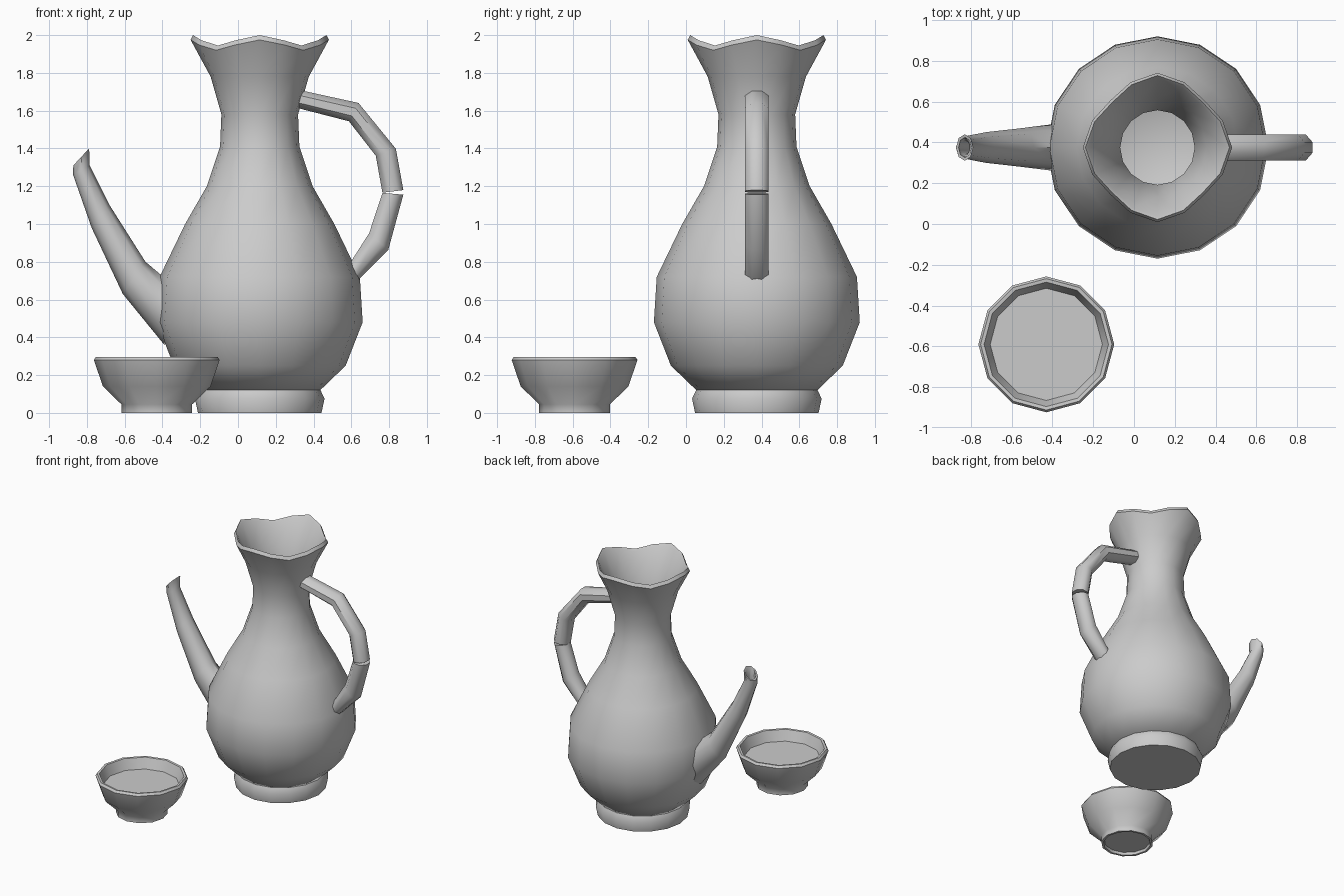
import bpy, bmesh, math
from mathutils import Vector

cube = bpy.data.objects.get("Cube")
if cube:
    bpy.data.objects.remove(cube, do_unlink=True)

clay = bpy.data.materials.new("grey_clay")
clay.use_nodes = True
GREY = (0.6, 0.6, 0.6, 1)
clay.diffuse_color = GREY
clay.node_tree.nodes["Principled BSDF"].inputs["Base Color"].default_value = GREY


def loft(name, rings, smooth=50):
    """Skin a list of equal-sized point rings and cap both ends."""
    bm = bmesh.new()
    loops = [[bm.verts.new(p) for p in ring] for ring in rings]
    n = len(loops[0])
    for a, b in zip(loops, loops[1:]):
        for i in range(n):
            j = (i + 1) % n
            bm.faces.new((a[i], a[j], b[j], b[i]))
    bm.faces.new(loops[0][::-1])
    bm.faces.new(loops[-1])
    bmesh.ops.recalc_face_normals(bm, faces=bm.faces)
    mesh = bpy.data.meshes.new(name)
    bm.to_mesh(mesh)
    bm.free()
    mesh.materials.append(clay)
    obj = bpy.data.objects.new(name, mesh)
    bpy.context.collection.objects.link(obj)
    bpy.ops.object.select_all(action='DESELECT')
    obj.select_set(True)
    bpy.context.view_layer.objects.active = obj
    bpy.ops.object.shade_smooth_by_angle(angle=math.radians(smooth))
    return obj


def turned(name, cx, cy, profile, sides, wavy=lambda r, z, t: (r, z)):
    """Lathe a (radius, height) profile about a vertical axis."""
    rings = []
    for r, z in profile:
        ring = []
        for i in range(sides):
            t = math.tau * i / sides
            rr, zz = wavy(r, z, t)
            ring.append((cx + rr * math.cos(t), cy + rr * math.sin(t), zz))
        rings.append(ring)
    return loft(name, rings)


def tube(name, sections, y=0.375, sides=8, turn=0.0):
    """Loft sections given as inner (x, z), outer (x, z) and half width."""
    rings = []
    for (x0, z0), (x1, z1), w in sections:
        mid = Vector(((x0 + x1) / 2, y, (z0 + z1) / 2))
        across = Vector(((x1 - x0) / 2, 0, (z1 - z0) / 2))
        ring = []
        for i in range(sides):
            t = math.tau * i / sides + turn
            ring.append(mid + across * math.cos(t) + Vector((0, w * math.sin(t), 0)))
        rings.append(ring)
    return loft(name, rings)


# Jug body: outer wall up to the fluted lip, then the inner wall back down
def fluted(r, z, t):
    if z < 1.85:
        return r, z
    dip = (1 - math.cos(4 * t)) / 2
    return r - 0.04 * dip, z - 0.055 * dip


outer = [(0.32, 0.12), (0.455, 0.25), (0.545, 0.48), (0.53, 0.72), (0.395, 1.0),
         (0.28, 1.2), (0.21, 1.41), (0.203, 1.58), (0.26, 1.78)]
inner = [(r - 0.02, z + 0.01) for r, z in reversed(outer)]
turned("jug_body", 0.115, 0.375,
       outer + [(0.366, 1.975), (0.353, 2.0), (0.34, 1.985)] + inner, 16, fluted)

# Jug foot
turned("jug_foot", 0.115, 0.375, [(0.327, 0), (0.343, 0.075), (0.322, 0.12)], 16)

# Spout: tapered tube with a small flared, hollow mouth
tube("spout", [
    ((-0.39, 0.36), (-0.395, 0.72), 0.115),
    ((-0.61, 0.63), (-0.49, 0.80), 0.095),
    ((-0.775, 0.98), (-0.68, 1.10), 0.075),
    ((-0.873, 1.26), (-0.785, 1.31), 0.055),
    ((-0.872, 1.31), (-0.788, 1.40), 0.065),
    ((-0.86, 1.32), (-0.797, 1.388), 0.05),
    ((-0.85, 1.25), (-0.805, 1.28), 0.035),
    ((-0.76, 1.0), (-0.70, 1.08), 0.04),
])

# Handle: two bent lengths meeting at a notch
turn = math.pi / 8
W = 0.068
tube("handle_upper", [
    ((0.315, 1.61), (0.34, 1.71), W),
    ((0.585, 1.54), (0.64, 1.645), W),
    ((0.725, 1.36), (0.84, 1.40), W),
    ((0.76, 1.165), (0.88, 1.18), W),
], turn=turn)
tube("handle_lower", [
    ((0.76, 1.165), (0.88, 1.155), W),
    ((0.69, 0.955), (0.80, 0.86), W),
    ((0.59, 0.795), (0.64, 0.70), W),
], turn=turn)

# Cup: shallow bowl on a foot ring, filled by a flat surface
turned("cup", -0.43, -0.59, [
    (0.165, 0.02), (0.17, 0), (0.187, 0), (0.187, 0.045), (0.285, 0.14),
    (0.333, 0.28), (0.322, 0.297), (0.305, 0.295), (0.275, 0.215)], 12)
